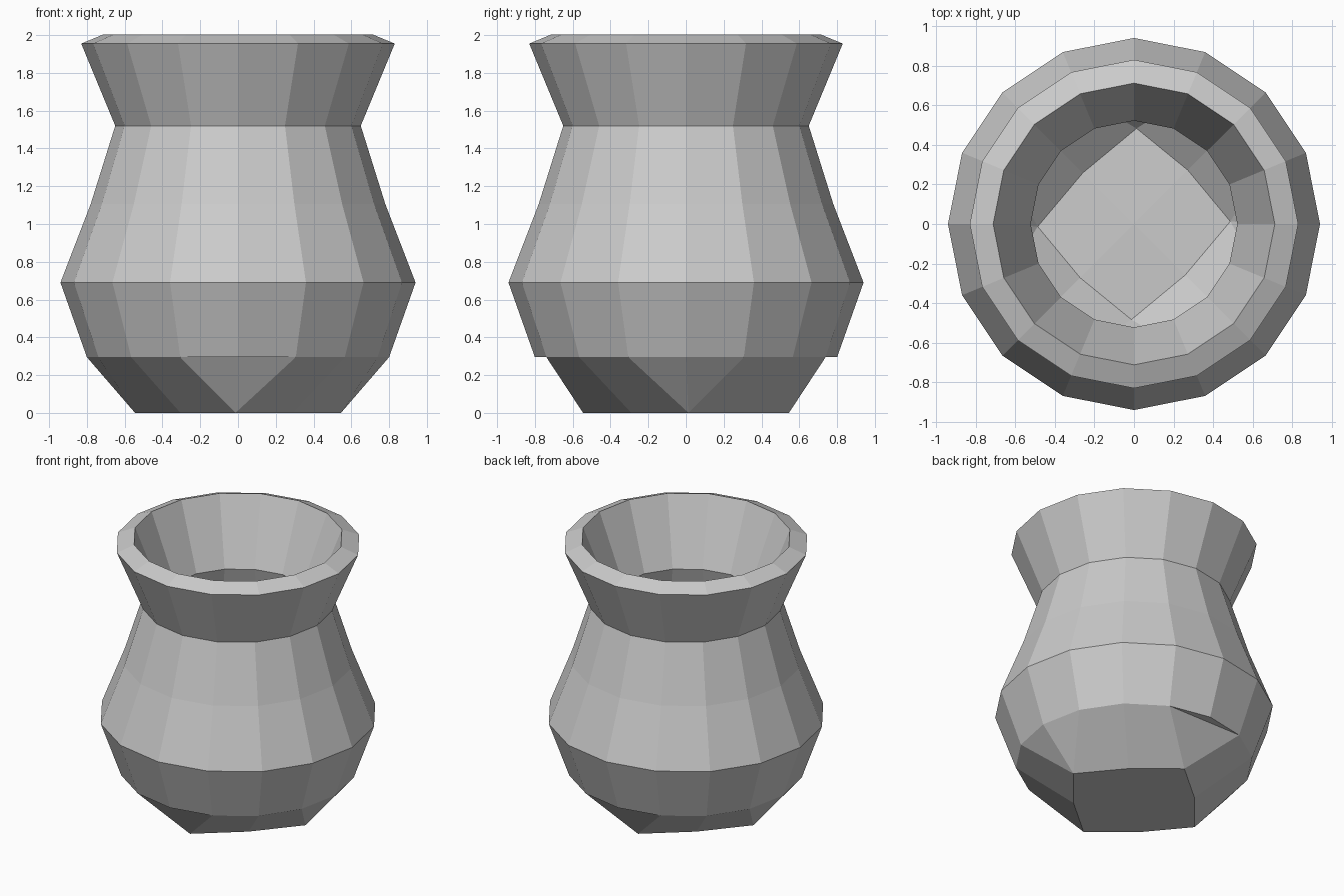
import bpy, bmesh
from math import sin, cos, pi

if "Cube" in bpy.data.objects:
    bpy.data.objects.remove(bpy.data.objects["Cube"])

SIDES = 16
PROFILE = [(0.80, 0.295), (0.94, 0.69), (0.78, 1.105), (0.65, 1.52), (0.83, 1.955)]

bm = bmesh.new()

def ring(radius, z, n=SIDES):
    return [bm.verts.new((radius * cos(2 * pi * i / n), radius * sin(2 * pi * i / n), z))
            for i in range(n)]

# Body walls
rings = [ring(r, z) for r, z in PROFILE]
for lo, hi in zip(rings, rings[1:]):
    for i in range(SIDES):
        j = (i + 1) % SIDES
        bm.faces.new((lo[i], lo[j], hi[j], hi[i]))

# Base: slightly skewed, bowed square with corners on the axes
base = []
for k in range(8):
    r, a = (0.42 if k % 2 else 0.545), k * pi / 4
    x, y = r * cos(a), r * sin(a)
    base.append(bm.verts.new((x + 0.025 * y, y + 0.025 * x, 0)))
centre = bm.verts.new((0, 0, 0))

# Foot: four corner kites and eight quads reduce 16 sides to the square base
low = rings[0]
for q in range(4):
    corner, mid, nxt = base[2 * q], base[2 * q + 1], base[(2 * q + 2) % 8]
    a, b, c = low[4 * q - 1], low[4 * q], low[4 * q + 1]
    d, e = low[4 * q + 2], low[4 * q + 3]
    if q % 2:
        bm.faces.new((corner, c, a))
        bm.faces.new((a, c, b))
    else:
        bm.faces.new((corner, b, a))
        bm.faces.new((corner, c, b))
    bm.faces.new((corner, mid, d, c))
    bm.faces.new((mid, nxt, e, d))
    bm.faces.new((centre, mid, corner, base[2 * q - 1]))

bmesh.ops.recalc_face_normals(bm, faces=bm.faces)
# Make sure the shell faces outward so the wall thickens inward
if bm.verts and sum(f.normal.dot(f.calc_center_median()) for f in bm.faces if f.calc_center_median().z > 0.5
                    and f.calc_center_median().z < 1.4) < 0:
    bmesh.ops.reverse_faces(bm, faces=bm.faces)

mesh = bpy.data.meshes.new("vase")
bm.to_mesh(mesh)
bm.free()
vase = bpy.data.objects.new("vase", mesh)
bpy.context.collection.objects.link(vase)

# Wall thickness and rim
wall = vase.modifiers.new("wall", 'SOLIDIFY')
wall.thickness = 0.128
wall.offset = -1
